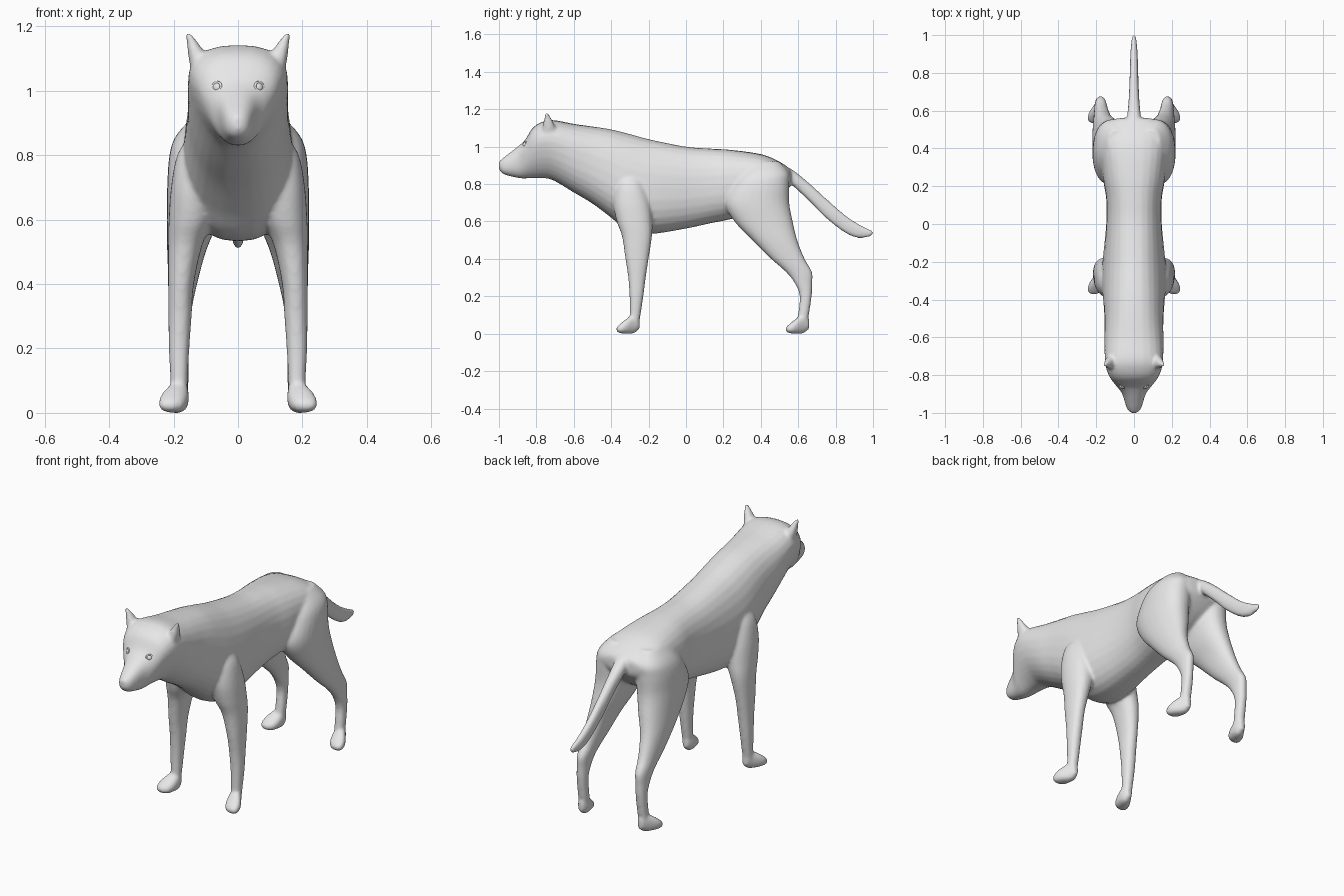
import bpy
import bmesh
from math import cos, sin, pi, copysign
from mathutils import Vector

if "Cube" in bpy.data.objects:
    bpy.data.objects.remove(bpy.data.objects["Cube"])

fur = bpy.data.materials.new("grey fur")
fur.use_nodes = True
fur.diffuse_color = (0.8, 0.8, 0.8, 1)
fur.node_tree.nodes["Principled BSDF"].inputs["Base Color"].default_value = (0.8, 0.8, 0.8, 1)

SIDES, STEPS = 28, 5


def smooth_rows(rows):
    """Fill in rows between the given ones along a smooth spline."""
    padded = [rows[0]] + rows + [rows[-1]]
    out = []
    for a, b, c, d in zip(padded, padded[1:], padded[2:], padded[3:]):
        for k in range(STEPS):
            t = k / STEPS
            out.append([q + t * (r - p) / 2 + t * t * (2 * p - 5 * q + 4 * r - s) / 2
                        + t ** 3 * (3 * q - p - 3 * r + s) / 2
                        for p, q, r, s in zip(a, b, c, d)])
    return out + [list(rows[-1])]


def rounded(v, power):
    return copysign(abs(v) ** power, v)


def upright_ring(row, a):
    """Cross-section facing along y: y, x, top, bottom, half width, taper."""
    y, x, top, bottom, width, taper = row
    u, v = rounded(cos(a), 0.85), rounded(sin(a), 0.85)
    return Vector((x + width * u * (1 + taper * v), y,
                   (top + bottom) / 2 + (top - bottom) / 2 * v))


def flat_ring(row, a):
    """Cross-section facing along z: z, x, y, half width, half depth."""
    z, x, y, rx, ry = row
    return Vector((x + rx * rounded(cos(a), 0.9), y + ry * rounded(sin(a), 0.9), z))


def loft(bm, rows, ring, side=1, shift=0):
    loops = []
    for row in smooth_rows(rows):
        points = [ring(row, 2 * pi * i / SIDES) for i in range(SIDES)]
        loops.append([bm.verts.new((p.x * side, p.y + shift, p.z)) for p in points])
    faces = [bm.faces.new(loops[0]), bm.faces.new(loops[-1])]
    for lo, hi in zip(loops, loops[1:]):
        for i in range(SIDES):
            j = (i + 1) % SIDES
            faces.append(bm.faces.new((lo[i], lo[j], hi[j], hi[i])))
    bmesh.ops.recalc_face_normals(bm, faces=faces)


def finish(name, bm):
    mesh = bpy.data.meshes.new(name)
    bm.to_mesh(mesh)
    bm.free()
    mesh.materials.append(fur)
    for p in mesh.polygons:
        p.use_smooth = True
    obj = bpy.data.objects.new(name, mesh)
    bpy.context.collection.objects.link(obj)
    return obj


# Head, neck and trunk from nose to rump
trunk = [
    (-1.0, 0, .92, .88, .016, 0), (-.975, 0, .942, .853, .038, 0),
    (-.9, 0, 1.0, .833, .062, .1), (-.86, 0, 1.037, .83, .088, .25),
    (-.82, 0, 1.1, .832, .115, .33), (-.77, 0, 1.132, .832, .136, .33),
    (-.71, 0, 1.142, .82, .148, .25), (-.6, 0, 1.122, .755, .154, .12),
    (-.5, 0, 1.108, .695, .156, .03), (-.4, 0, 1.092, .62, .163, -.03),
    (-.31, 0, 1.07, .55, .17, -.08), (-.19, 0, 1.038, .533, .165, -.08),
    (0, 0, 1.0, .562, .147, 0), (.13, 0, .99, .59, .147, 0),
    (.25, 0, .982, .615, .165, 0), (.4, 0, .96, .66, .17, .1),
    (.49, 0, .925, .715, .16, .1), (.55, 0, .885, .78, .12, 0),
    (.562, 0, .86, .81, .04, 0)]

# Tail sweeping down and back
tail = [
    (.48, 0, .915, .85, .03, 0), (.56, 0, .882, .8, .036, 0),
    (.65, 0, .812, .717, .029, 0), (.75, 0, .722, .617, .024, 0),
    (.85, 0, .635, .54, .021, 0), (.92, 0, .588, .512, .018, 0),
    (.98, 0, .558, .518, .012, 0), (1.0, 0, .548, .532, .007, 0)]

# Left-hand limbs and ear, repeated on the right
front_leg = [
    (.86, .1, -.3, .05, .05), (.8, .112, -.3, .077, .08),
    (.7, .13, -.29, .078, .1), (.6, .146, -.275, .069, .095),
    (.52, .164, -.262, .053, .08), (.4, .177, -.262, .04, .062),
    (.3, .18, -.262, .036, .047), (.2, .183, -.265, .032, .037),
    (.1, .183, -.272, .027, .029), (.04, .184, -.28, .026, .026)]
hind_leg = [
    (.92, .09, .42, .05, .08), (.86, .105, .42, .088, .13),
    (.8, .117, .4, .096, .152), (.7, .126, .38, .094, .172),
    (.6, .14, .415, .08, .156), (.5, .16, .475, .06, .12),
    (.4, .171, .545, .044, .09), (.33, .176, .604, .034, .07),
    (.27, .178, .628, .029, .047), (.2, .179, .64, .027, .032),
    (.1, .18, .628, .027, .029), (.04, .183, .62, .026, .026)]
paw = [
    (-.248, .18, .08, .025, .014, 0), (-.28, .184, .1, .002, .031, 0),
    (-.32, .198, .078, 0, .042, 0), (-.355, .208, .05, .003, .038, 0),
    (-.372, .213, .033, .014, .016, 0)]
ear = [
    (1.05, .11, -.735, .034, .042), (1.1, .122, -.733, .031, .036),
    (1.145, .14, -.738, .019, .021), (1.183, .156, -.746, .006, .008)]

bm = bmesh.new()
loft(bm, trunk, upright_ring)
loft(bm, tail, upright_ring)
for side in (1, -1):
    loft(bm, front_leg, flat_ring, side)
    loft(bm, hind_leg, flat_ring, side)
    loft(bm, ear, flat_ring, side)
    loft(bm, paw, upright_ring, side)
    loft(bm, paw, upright_ring, side, shift=.906)
body = finish("wolf_body", bm)

# Blend the overlapping parts into one skin
skin = body.modifiers.new("skin", "REMESH")
skin.mode = "VOXEL"
skin.voxel_size = 0.008
skin.use_smooth_shade = True
soft = body.modifiers.new("soften", "SMOOTH")
soft.factor = 0.5
soft.iterations = 7

# Eyes with raised lids
for side, label in ((1, "left"), (-1, "right")):
    place = Vector((side * .066, -.862, 1.012))
    facing = Vector((side * .5, -.8, .3)).to_track_quat("Z", "Y").to_euler()
    bpy.ops.mesh.primitive_uv_sphere_add(segments=16, ring_count=8, radius=.013,
                                         location=place, rotation=facing)
    eye = bpy.context.object
    eye.name = label + "_eye"
    eye.scale.z = .6
    bpy.ops.mesh.primitive_torus_add(major_segments=20, minor_segments=8, major_radius=.015,
                                     minor_radius=.004, location=place, rotation=facing)
    lid = bpy.context.object
    lid.name = label + "_eyelid"
    for obj in (eye, lid):
        obj.data.materials.append(fur)
        for p in obj.data.polygons:
            p.use_smooth = True
